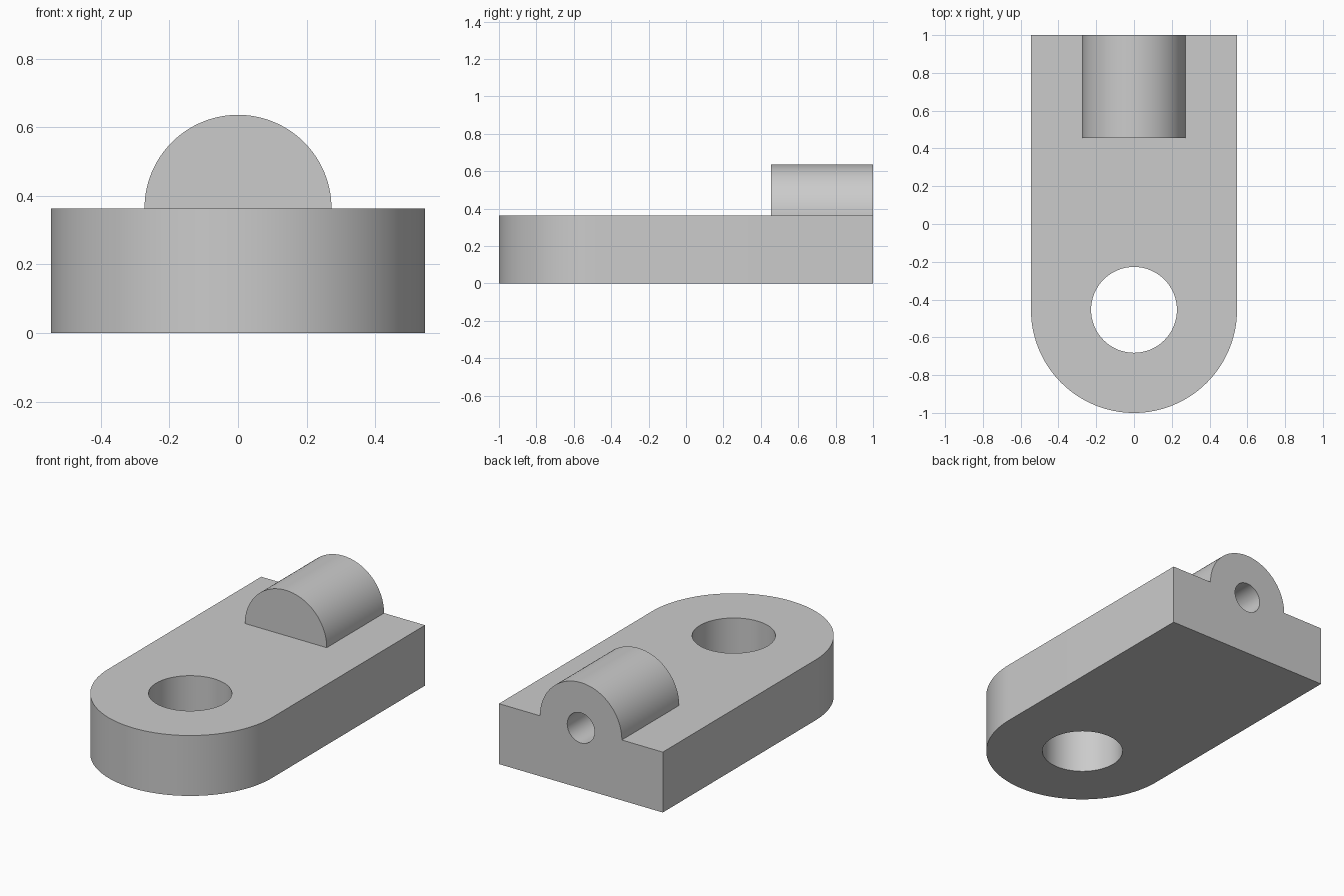
import bpy, bmesh
from math import pi, cos, sin, radians
from mathutils import Matrix

if "Cube" in bpy.data.objects:
    bpy.data.objects.remove(bpy.data.objects["Cube"])

UNIT = 1 / 11            # the part is laid out on a grid of 22 units per length
HALF_WIDTH = 6 * UNIT
THICK = 4 * UNIT
EYE_Y = -5 * UNIT        # centre of the rounded end and of its hole
STEPS = 64

# Single grey material
grey = bpy.data.materials.new("plain grey")
grey.use_nodes = True
colour = (0.6, 0.6, 0.6, 1)
grey.diffuse_color = colour
grey.node_tree.nodes["Principled BSDF"].inputs["Base Color"].default_value = colour


def arc(radius, start, end, centre_y=0.0):
    return [(radius * cos(start + (end - start) * i / STEPS),
             centre_y + radius * sin(start + (end - start) * i / STEPS))
            for i in range(STEPS + 1)]


def prism(name, outline, depth, matrix=Matrix()):
    """Extrude a flat outline along its local z, then place it."""
    bm = bmesh.new()
    face = bm.faces.new([bm.verts.new((x, y, 0)) for x, y in outline])
    top = bmesh.ops.extrude_face_region(bm, geom=[face])["geom"]
    verts = [v for v in top if isinstance(v, bmesh.types.BMVert)]
    bmesh.ops.translate(bm, verts=verts, vec=(0, 0, depth))
    bmesh.ops.recalc_face_normals(bm, faces=bm.faces)
    bm.transform(matrix)
    mesh = bpy.data.meshes.new(name)
    bm.to_mesh(mesh)
    bm.free()
    mesh.materials.append(grey)
    obj = bpy.data.objects.new(name, mesh)
    bpy.context.collection.objects.link(obj)
    return obj


def combine(target, tool, operation):
    """Apply a boolean and discard the tool object."""
    mod = target.modifiers.new(operation, 'BOOLEAN')
    mod.operation, mod.object, mod.solver = operation, tool, 'EXACT'
    bpy.context.view_layer.objects.active = target
    bpy.ops.object.modifier_apply(modifier=mod.name)
    bpy.data.objects.remove(tool)


# Places a profile on the back face, extruding towards the front
back_face = Matrix.Translation((0, 1, THICK)) @ Matrix.Rotation(radians(90), 4, 'X')

# Base plate: square at the back, rounded at the front
plate = prism("bracket_body",
              [(HALF_WIDTH, 1), (-HALF_WIDTH, 1)] + arc(HALF_WIDTH, pi, 2 * pi, EYE_Y),
              THICK)

# Half-round boss, sunk slightly into the plate for a clean union
sink = UNIT
boss_radius = 3 * UNIT
boss = prism("half_round_boss",
             arc(boss_radius, 0, pi) + [(-boss_radius, -sink), (boss_radius, -sink)],
             6 * UNIT, back_face)
combine(plate, boss, 'UNION')

# Through hole in the rounded end
eye = prism("eye_hole", arc(2.5 * UNIT, 0, 2 * pi, EYE_Y)[:-1], 3 * THICK,
            Matrix.Translation((0, 0, -THICK)))
combine(plate, eye, 'DIFFERENCE')

# Blind hole in the back of the boss
bore = prism("blind_bore", arc(UNIT, 0, 2 * pi)[:-1], 5 * UNIT,
             Matrix.Translation((0, UNIT, 0)) @ back_face)
combine(plate, bore, 'DIFFERENCE')

# Smooth the curved walls, keep the edges crisp
bpy.ops.object.select_all(action='DESELECT')
plate.select_set(True)
bpy.context.view_layer.objects.active = plate
bpy.ops.object.shade_smooth_by_angle(angle=radians(30))
